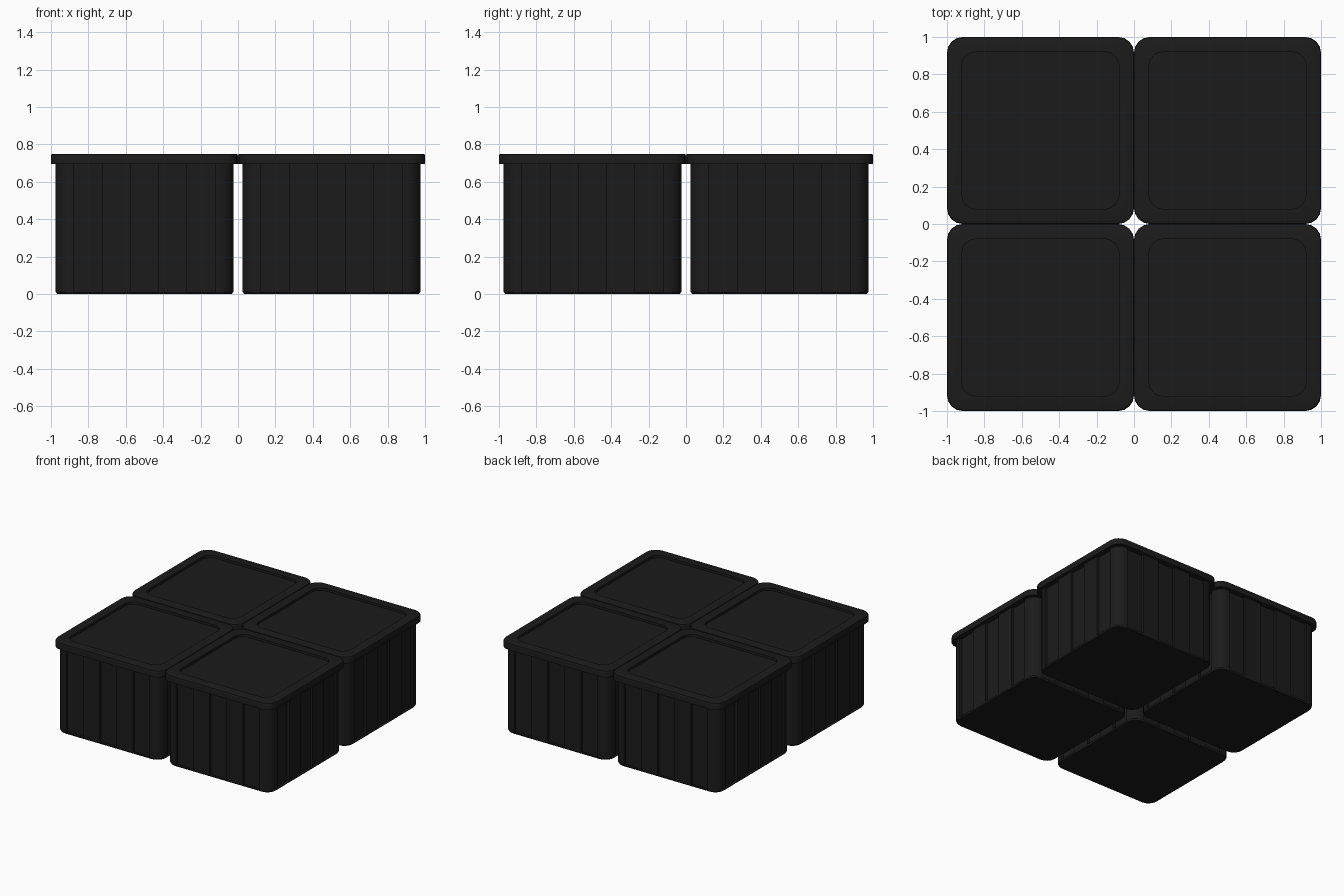
import bpy, bmesh, math

old = bpy.data.objects.get("Cube")
if old:
    bpy.data.objects.remove(old, do_unlink=True)

black = bpy.data.materials.new("black_plastic")
black.use_nodes = True
colour = (0.011, 0.011, 0.011, 1)
black.diffuse_color = colour
bsdf = black.node_tree.nodes["Principled BSDF"]
bsdf.inputs["Base Color"].default_value = colour
bsdf.inputs["Roughness"].default_value = 0.7

GROOVE_EDGES = [-0.38, -0.227, -0.076, 0.076, 0.227, 0.38]


def outline(half, radius, groove=None, segments=4):
    """Rounded square, with alternating sunken bands on each side if groove is given."""
    points = []
    for side in range(4):
        turn = side * math.pi / 2
        local = []
        # side facing +x, running up, then the corner after it
        if groove is not None:
            for i, y in enumerate(GROOVE_EDGES):
                pair = [(half, y), (half - groove, y)]
                local += pair if i % 2 == 0 else pair[::-1]
        centre = half - radius
        for k in range(segments + 1):
            a = k / segments * math.pi / 2
            local.append((centre + radius * math.cos(a), centre + radius * math.sin(a)))
        c, s = round(math.cos(turn)), round(math.sin(turn))
        points += [(x * c - y * s, x * s + y * c) for x, y in local]
    return points


def loft(name, layers, location):
    """Join a stack of (outline, height) layers and cap both ends."""
    bm = bmesh.new()
    rings = [[bm.verts.new((x, y, z)) for x, y in pts] for pts, z in layers]
    for low, high in zip(rings, rings[1:]):
        n = len(low)
        for i in range(n):
            j = (i + 1) % n
            bm.faces.new((low[i], low[j], high[j], high[i]))
    bm.faces.new(rings[0][::-1])
    bm.faces.new(rings[-1])
    bmesh.ops.remove_doubles(bm, verts=bm.verts, dist=0.0001)
    bmesh.ops.recalc_face_normals(bm, faces=bm.faces)
    mesh = bpy.data.meshes.new(name)
    bm.to_mesh(mesh)
    bm.free()
    mesh.materials.append(black)
    obj = bpy.data.objects.new(name, mesh)
    obj.location = location
    bpy.context.collection.objects.link(obj)
    bpy.ops.object.select_all(action="DESELECT")
    obj.select_set(True)
    bpy.context.view_layer.objects.active = obj
    bpy.ops.object.shade_smooth_by_angle(angle=math.radians(30))


# Four lidded boxes in a square
for row, y in (("front", -0.5), ("back", 0.5)):
    for col, x in (("right", -0.5), ("left", 0.5)):
        # Ribbed tub with a chamfered foot
        loft(f"{row}_{col}_tub", [
            (outline(0.467, 0.075, 0), 0),
            (outline(0.475, 0.082, 0), 0.012),
            (outline(0.475, 0.082, 0.02), 0.012),
            (outline(0.475, 0.082, 0.02), 0.7),
        ], (x, y, 0))
        # Lid with rounded rim and sunken top panel
        loft(f"{row}_{col}_lid", [
            (outline(0.5, 0.085), 0.695),
            (outline(0.5, 0.085), 0.738),
            (outline(0.497, 0.083), 0.747),
            (outline(0.49, 0.08), 0.75),
            (outline(0.42, 0.075), 0.75),
            (outline(0.42, 0.075), 0.73),
        ], (x, y, 0))
